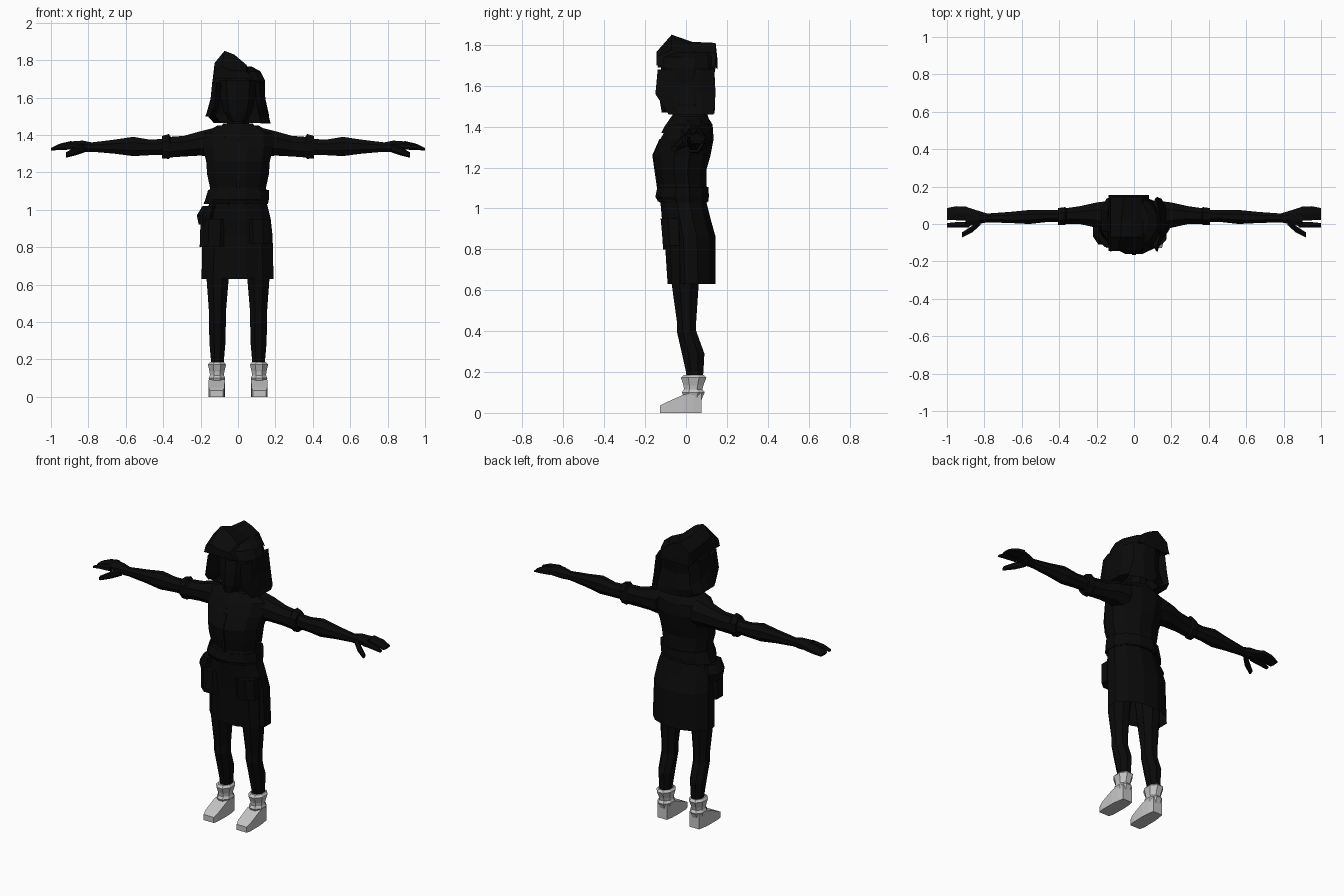
import bpy, bmesh, math
from mathutils import Vector


def material(name, v):
    m = bpy.data.materials.new(name)
    m.diffuse_color = (*v, 1)
    return m


BLACK = material("near black", (0.003, 0.003, 0.003))
GREY = material("light grey", (0.55, 0.55, 0.55))


def finish(name, bm, mat):
    bmesh.ops.recalc_face_normals(bm, faces=bm.faces)
    me = bpy.data.meshes.new(name)
    bm.to_mesh(me)
    bm.free()
    me.materials.append(mat)
    ob = bpy.data.objects.new(name, me)
    bpy.context.collection.objects.link(ob)
    return ob


def loft(name, rings, n=8, axis="z", mat=BLACK, side=1, caps=(True, True), cut=None):
    """Rings are (position, a0, a1, b0, b1): axis z uses x,y extents, axis x uses y,z, axis y uses x,z."""
    bm = bmesh.new()
    loops = []
    k = 1 / math.cos(math.pi / n)
    for p, a0, a1, b0, b1 in rings:
        loop = []
        for i in range(n):
            t = 2 * math.pi * (i + 0.5) / n
            a = (a0 + a1) / 2 + (a1 - a0) / 2 * k * math.cos(t)
            b = (b0 + b1) / 2 + (b1 - b0) / 2 * k * math.sin(t)
            co = {"z": (a, b, p), "x": (p, a, b), "y": (a, p, b)}[axis]
            loop.append(bm.verts.new((co[0] * side, co[1], co[2])))
        loops.append(loop)
    for l0, l1 in zip(loops, loops[1:]):
        for i in range(n):
            j = (i + 1) % n
            bm.faces.new((l0[i], l0[j], l1[j], l1[i]))
    if caps[0]:
        bm.faces.new(loops[0])
    if caps[1]:
        bm.faces.new(loops[-1])
    if cut:
        bm.normal_update()
        gone = [f for f in bm.faces if cut(f.calc_center_median())]
        bmesh.ops.delete(bm, geom=gone, context="FACES")
    return finish(name, bm, mat)


# skirt, open underneath
loft("skirt", [(0.63, -.195, .19, -.09, .145), (0.86, -.19, .185, -.105, .145),
               (0.95, -.18, .175, -.118, .12), (1.03, -.155, .155, -.125, .10)],
     12, caps=(False, True))

# jacket body with the flared hem
loft("jacket", [(1.035, -.16, .16, -.14, .11), (1.08, -.155, .155, -.145, .105),
                (1.12, -.15, .15, -.135, .10), (1.19, -.165, .165, -.15, .10),
                (1.26, -.17, .17, -.16, .12), (1.34, -.19, .19, -.125, .135),
                (1.41, -.185, .185, -.085, .13), (1.45, -.11, .11, -.06, .105)], 12)
loft("hem_band", [(1.03, -.185, .16, -.13, .105), (1.055, -.175, .165, -.15, .112),
                  (1.105, -.16, .165, -.14, .11)], 12)
loft("collar", [(1.37, -.115, .115, -.115, .10), (1.40, -.12, .12, -.10, .12),
                (1.46, -.08, .08, -.06, .10)], 10)
loft("button_strip", [(1.10, -.012, .012, -.142, -.11), (1.26, -.012, .012, -.165, -.12),
                      (1.34, -.012, .012, -.13, -.09)], 4)

# belt pouch and skirt pockets
loft("hip_pouch", [(0.92, -.21, -.12, -.10, .03), (0.97, -.22, -.12, -.11, .04),
                   (1.02, -.19, -.11, -.11, .03)], 8)
loft("left_pocket", [(0.80, -.205, -.05, -.112, .02), (0.95, -.20, -.05, -.122, .02)], 8)
loft("right_pocket", [(0.82, .04, .175, -.112, .0), (0.95, .04, .17, -.124, .0)], 8)

# neck, head and hair with a face opening
loft("neck", [(1.40, -.06, .06, -.05, .085), (1.53, -.055, .055, -.05, .08)], 8)
loft("head", [(1.47, -.04, .04, -.115, .03), (1.52, -.075, .075, -.122, .08),
              (1.60, -.095, .095, -.122, .10), (1.71, -.10, .10, -.115, .11)], 10)
loft("hair", [(1.465, -.13, .165, -.07, .14), (1.51, -.17, .165, -.13, .142),
              (1.60, -.145, .145, -.135, .128), (1.69, -.137, .145, -.14, .145),
              (1.74, -.115, .12, -.12, .14), (1.765, -.06, .075, -.07, .12)],
     12, caps=(False, True), cut=lambda c: c.z < 1.68 and c.y < -.07 and abs(c.x) < .10)
for s, z in ((-1, 1.50), (1, 1.46)):
    loft("hair_side_lock", [(z, .12, .175, -.07, .12), (1.56, .10, .15, -.13, .125),
                            (1.68, .09, .138, -.12, .12)], 6, side=s)

# folded cap leaning to one side, a fore and aft wedge
bm = bmesh.new()
sections = [(-.145, 1.70, 1.765, -.075), (-.07, 1.70, 1.85, -.06),
            (.03, 1.70, 1.815, -.055), (.145, 1.69, 1.81, -.045), (.155, 1.68, 1.72, -.04)]
rows = []
for y, low, top, x in sections:
    mid = (low + top) / 2 + .01
    rows.append([bm.verts.new(Vector(p)) for p in
                 ((-.135, y, low), (-.125, y, mid), (x - .012, y, top),
                  (x + .04, y, top - .02), (.045, y, min(mid, 1.775)), (.08, y, low))])
for a, b in zip(rows, rows[1:]):
    for i in range(6):
        j = (i + 1) % 6
        bm.faces.new((a[i], a[j], b[j], b[i]))
bm.faces.new(rows[0])
bm.faces.new(rows[-1])
finish("folded_cap", bm, BLACK)

for s, tag in ((1, "right"), (-1, "left")):
    # sleeve with rolled cuff, forearm, hand
    loft(tag + "_sleeve", [(.12, -.05, .125, 1.28, 1.44), (.20, -.02, .115, 1.29, 1.42),
                           (.29, .0, .095, 1.285, 1.395), (.36, .0, .085, 1.28, 1.39),
                           (.37, -.005, .09, 1.272, 1.405), (.405, -.005, .085, 1.275, 1.395)],
         8, "x", side=s)
    loft(tag + "_forearm", [(.38, .01, .075, 1.295, 1.38), (.47, .01, .075, 1.292, 1.375),
                            (.56, .0, .075, 1.287, 1.39), (.66, .005, .065, 1.30, 1.375),
                            (.80, .01, .055, 1.312, 1.358)], 8, "x", side=s)
    loft(tag + "_palm", [(.78, .01, .055, 1.31, 1.36), (.83, .0, .07, 1.31, 1.37),
                         (.90, -.015, .092, 1.325, 1.365)], 8, "x", side=s)
    loft(tag + "_fingers", [(.89, .018, .092, 1.325, 1.365), (.95, .02, .095, 1.322, 1.352),
                            (1.0, .022, .085, 1.318, 1.33)], 6, "x", side=s)
    loft(tag + "_forefinger", [(.88, -.018, .012, 1.325, 1.36), (.95, -.02, .01, 1.322, 1.35),
                               (1.0, -.018, .005, 1.318, 1.33)], 6, "x", side=s)
    loft(tag + "_thumb", [(.82, -.005, .03, 1.31, 1.35), (.865, -.045, -.01, 1.295, 1.335),
                          (.92, -.072, -.045, 1.28, 1.305)], 6, "x", side=s)

    # leg, continuing up inside the skirt
    loft(tag + "_leg", [(.15, .075, .145, .005, .08), (.20, .075, .145, .0, .085),
                        (.29, .067, .153, -.02, .09), (.40, .065, .155, -.045, .05),
                        (.45, .065, .155, -.045, .05), (.63, .05, .168, -.07, .062),
                        (.85, .02, .17, -.08, .085)], 8, side=s)

    # boot: foot wedge and ankle with two folds
    loft(tag + "_shoe", [(-.128, .08, .15, .0, .035), (-.10, .072, .157, .0, .05),
                         (-.01, .07, .157, .0, .09), (.04, .073, .152, .0, .10),
                         (.077, .08, .145, .0, .10)], 4, "y", GREY, s)
    loft(tag + "_boot_ankle", [(.06, .078, .147, -.01, .075), (.088, .072, .153, -.015, .085),
                               (.10, .068, .157, -.02, .092), (.115, .075, .15, -.01, .08),
                               (.135, .073, .152, -.012, .085), (.172, .064, .161, -.025, .10),
                               (.185, .075, .15, -.01, .088)], 8, "z", GREY, s)
